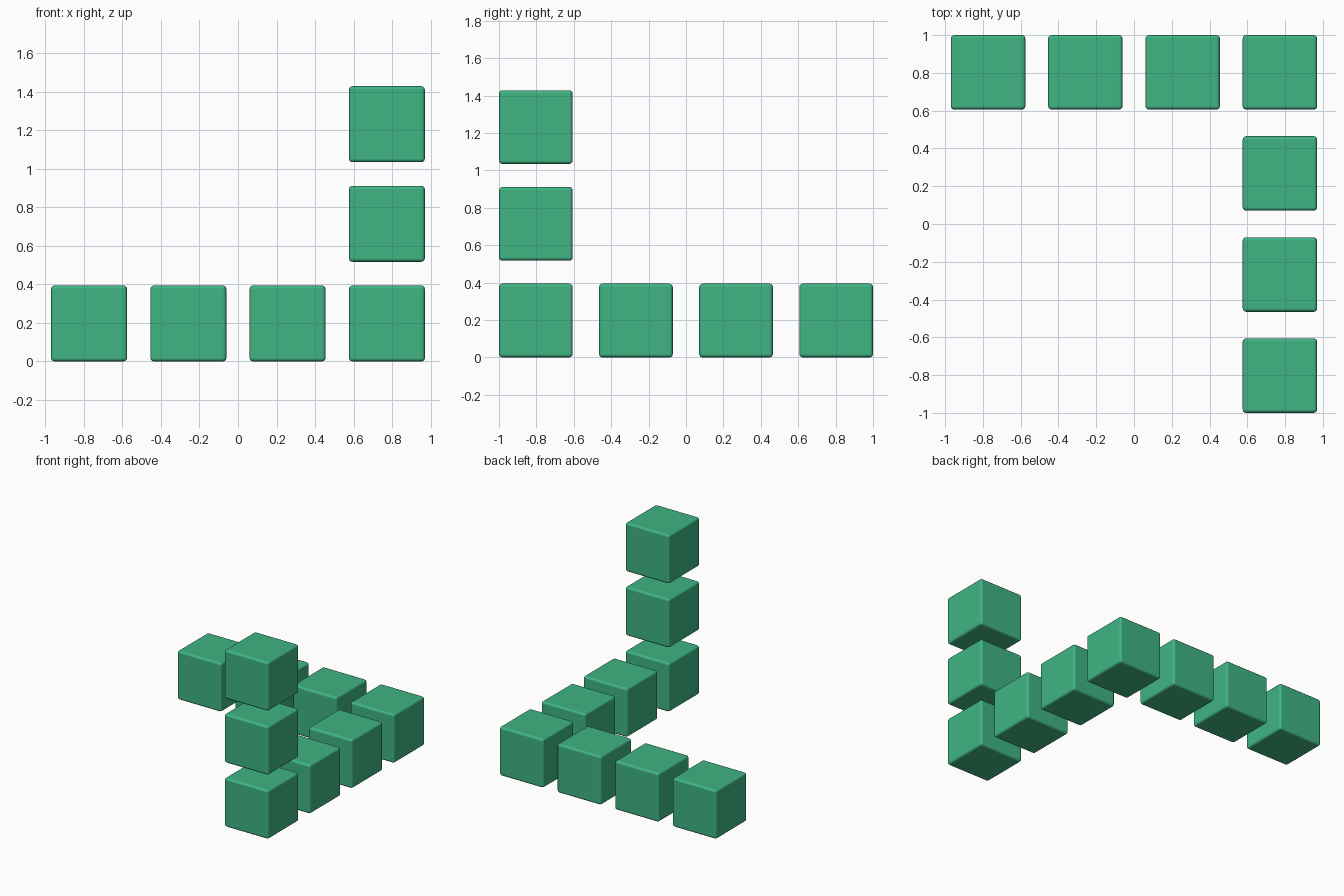
import bpy

if "Cube" in bpy.data.objects:
    bpy.data.objects.remove(bpy.data.objects["Cube"])

SIZE = 0.394
STEP_X, STEP_Y, STEP_Z = 0.515, 0.5353, 0.517
X0, Y0, Z0 = 1.5 * STEP_X, 1.5 * STEP_Y, SIZE / 2

green = bpy.data.materials.new("green")
green.diffuse_color = (0.05, 0.46, 0.23, 1)
green.use_nodes = True
green.node_tree.nodes["Principled BSDF"].inputs["Base Color"].default_value = green.diffuse_color


def cube(name, x, y, z):
    """One cube with softly rounded edges."""
    bpy.ops.mesh.primitive_cube_add(size=SIZE, location=(x, y, z))
    ob = bpy.context.object
    ob.name = name
    ob.data.materials.append(green)
    bevel = ob.modifiers.new("rounded_edges", 'BEVEL')
    bevel.width = 0.018
    bevel.segments = 3
    bpy.ops.object.shade_smooth_by_angle()
    for p in ob.data.polygons:
        p.use_smooth = True
    bevel.harden_normals = True


# Back row, running left to right and ending at the corner
for i in range(4):
    cube(f"back_row_cube_{i + 1}", -X0 + i * STEP_X, Y0, Z0)

# Side row, from the corner towards the front
for i in range(1, 4):
    cube(f"side_row_cube_{i}", X0, Y0 - i * STEP_Y, Z0)

# Column standing on the front cube
for i in range(1, 3):
    cube(f"column_cube_{i}", X0, -Y0, Z0 + i * STEP_Z)
